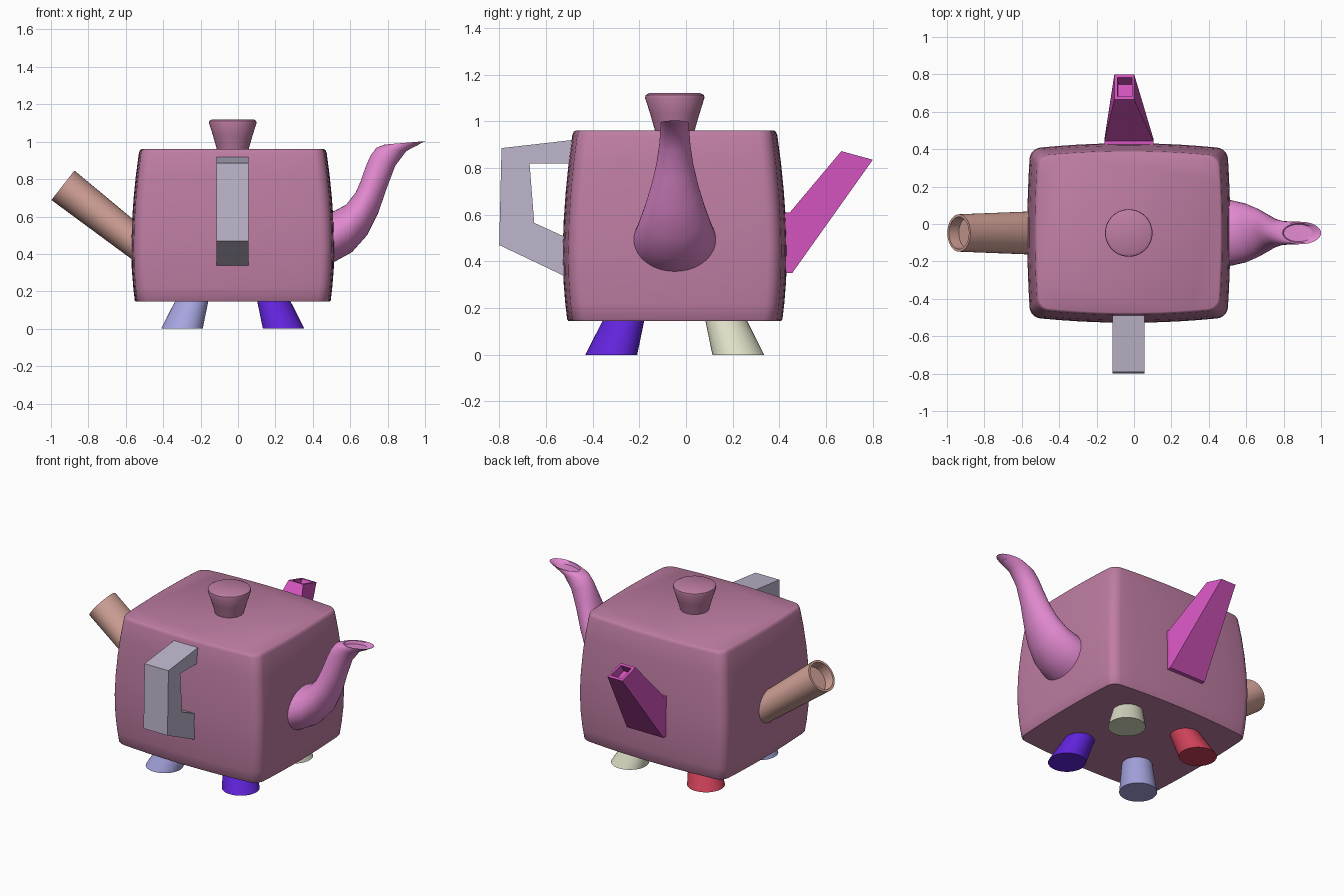
import bpy, bmesh, math
from mathutils import Vector

cube = bpy.data.objects.get("Cube")
if cube:
    bpy.data.objects.remove(cube, do_unlink=True)

CX, CY = -0.028, -0.048  # centre of the body


def material(name, rgb):
    m = bpy.data.materials.new(name)
    m.use_nodes = True
    m.diffuse_color = (*rgb, 1)
    m.node_tree.nodes["Principled BSDF"].inputs["Base Color"].default_value = (*rgb, 1)
    return m


mauve = material("mauve", (0.52, 0.205, 0.365))
grey = material("lilac grey", (0.52, 0.47, 0.61))
tan = material("dusty tan", (0.64, 0.36, 0.31))
pink = material("orchid pink", (0.75, 0.25, 0.62))
magenta = material("magenta", (0.66, 0.09, 0.52))
lavender = material("lavender", (0.38, 0.37, 0.73))
violet = material("violet", (0.12, 0.017, 0.71))
red = material("red", (0.61, 0.053, 0.10))
cream = material("cream", (0.73, 0.74, 0.57))


def loft(name, rings, mat, smooth=None):
    """Skin a list of equal rings of points and close both ends."""
    bm = bmesh.new()
    vr = [[bm.verts.new(p) for p in ring] for ring in rings]
    n = len(vr[0])
    for a, b in zip(vr, vr[1:]):
        for i in range(n):
            j = (i + 1) % n
            bm.faces.new((a[i], a[j], b[j], b[i]))
    bm.faces.new(vr[0][::-1])
    bm.faces.new(vr[-1])
    bmesh.ops.recalc_face_normals(bm, faces=bm.faces)
    me = bpy.data.meshes.new(name)
    bm.to_mesh(me)
    bm.free()
    ob = bpy.data.objects.new(name, me)
    bpy.context.collection.objects.link(ob)
    me.materials.append(mat)
    if smooth:
        bpy.ops.object.select_all(action='DESELECT')
        ob.select_set(True)
        bpy.context.view_layer.objects.active = ob
        bpy.ops.object.shade_smooth_by_angle(angle=math.radians(smooth))
    return ob


def ellipse(centre, u, v, n=40):
    """Ring around centre spanned by the half axes u and v."""
    c, u, v = Vector(centre), Vector(u), Vector(v)
    return [c + u * math.cos(t) + v * math.sin(t)
            for t in (2 * math.pi * i / n for i in range(n))]


def disc(x, y, z, r):
    return ellipse((x, y, z), (r, 0, 0), (0, r, 0))


# Body: bulged rounded square, swelling slightly at mid height
def body_ring(z, d):
    hx, hy, r, pts = 0.543 + d, 0.48 + d, 0.055, []
    for k in range(4):
        # corner arc, then points along the following side
        sx, sy = ((1, 1), (-1, 1), (-1, -1), (1, -1))[k]
        for i in range(7):
            a = math.radians(90 * k + 15 * i)
            pts.append((sx * (hx - r) + r * math.cos(a), sy * (hy - r) + r * math.sin(a)))
        nx, ny = ((-1, 1), (-1, -1), (1, -1), (1, 1))[k]
        a = math.radians(90 * k + 90)
        p0 = Vector(pts[-1])
        p1 = Vector((nx * (hx - r) + r * math.cos(a), ny * (hy - r) + r * math.sin(a)))
        pts += [p0.lerp(p1, i / 10) for i in range(1, 10)]
    return [(CX + x * (1 - 0.03 * (y / hy) ** 2), CY + y * (1 - 0.06 * (x / hx) ** 2), z)
            for x, y in pts]


profile = [(0.145, -0.024), (0.152, -0.019), (0.22, -0.011), (0.32, -0.003), (0.45, 0),
           (0.57, -0.004), (0.7, -0.013), (0.82, -0.025), (0.94, -0.041),
           (0.955, -0.047), (0.96, -0.055)]
loft("body", [body_ring(z, d) for z, d in profile], mauve, 40)

# Lid knob
knob = [(0.94, 0.08), (0.96, 0.085), (1.03, 0.105), (1.1, 0.127), (1.112, 0.125), (1.12, 0.11)]
loft("lid_knob", [disc(CX, CY, z, r) for z, r in knob], mauve, 40)

# Splayed legs
for name, sx, sy, mat in (("front_right_leg", -1, -1, lavender), ("front_left_leg", 1, -1, violet),
                          ("back_right_leg", -1, 1, red), ("back_left_leg", 1, 1, cream)):
    foot = disc(CX + sx * 0.272, CY + sy * 0.272, 0, 0.111)
    hip = disc(CX + sx * 0.215, CY + sy * 0.215, 0.16, 0.087)
    loft(name, [foot, hip], mat, 40)

# Angular front handle: side outline spanned across its width
outline = [(-0.44, 0.925), (-0.79, 0.885), (-0.8, 0.47), (-0.46, 0.308),
           (-0.46, 0.478), (-0.65, 0.565), (-0.67, 0.82), (-0.44, 0.82)]
loft("front_handle", [[(x, y, z) for y, z in outline] for x in (-0.115, 0.056)], grey)

# Curved spout on the left: lower edge, upper edge, half width
sections = [((0.45, 0.33), (0.45, 0.61), 0.178), ((0.52, 0.36), (0.52, 0.632), 0.175),
            ((0.61, 0.41), (0.58, 0.665), 0.158), ((0.69, 0.5), (0.63, 0.73), 0.13),
            ((0.75, 0.62), (0.658, 0.795), 0.103), ((0.795, 0.75), (0.682, 0.865), 0.08),
            ((0.84, 0.87), (0.708, 0.925), 0.067), ((0.9, 0.95), (0.74, 0.968), 0.062),
            ((1.0, 1.003), (0.785, 0.985), 0.06), ((0.985, 0.999), (0.795, 0.985), 0.052),
            ((0.96, 0.98), (0.80, 0.965), 0.046)]
rings = []
for (x0, z0), (x1, z1), w in sections:
    rings.append(ellipse(((x0 + x1) / 2, CY, (z0 + z1) / 2),
                         ((x0 - x1) / 2, 0, (z0 - z1) / 2), (0, w, 0)))
loft("curved_spout", rings, pink, 50)

# Straight round tube on the right, with a shallow hollow mouth
mouth = Vector((-0.936, CY, 0.767))
root = Vector((-0.48, CY, 0.41))
axis = (mouth - root).normalized()
up = Vector((-axis.z, 0, axis.x)).normalized()
tube = [(root, 0.083, 0.118), (mouth, 0.1, 0.1), (mouth, 0.086, 0.086),
        (mouth - axis * 0.065, 0.084, 0.084)]
loft("round_tube", [ellipse(c, up * h, (0, w, 0)) for c, h, w in tube], tan, 40)

# Square tapered spout at the back, with a hollow mouth


def square(x, half, low, high):
    return [(x - half, *low), (x + half, *low), (x + half, *high), (x - half, *high)]


loft("square_spout", [square(-0.027, 0.131, (0.38, 0.35), (0.38, 0.61)),
                      square(-0.027, 0.131, (0.455, 0.35), (0.445, 0.61)),
                      square(-0.052, 0.053, (0.8, 0.835), (0.665, 0.872)),
                      square(-0.05, 0.038, (0.782, 0.84), (0.683, 0.867)),
                      square(-0.048, 0.038, (0.747, 0.79), (0.648, 0.817))], magenta)
